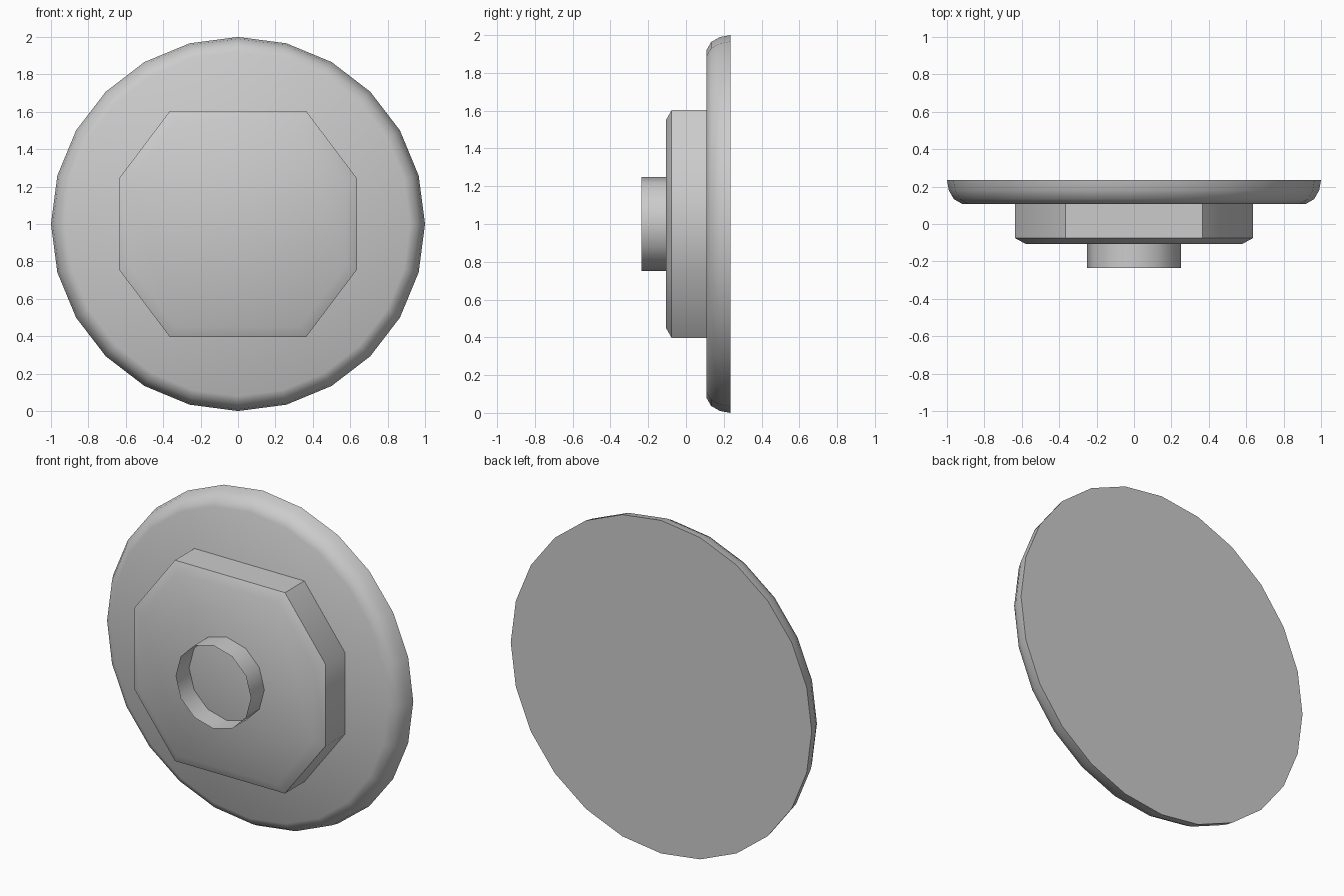
import bpy
import bmesh
from math import cos, sin, radians, tau

if "Cube" in bpy.data.objects:
    bpy.data.objects.remove(bpy.data.objects["Cube"])

CENTER_Z = 1.0


def ngon(n):
    return [(cos(tau * i / n), sin(tau * i / n)) for i in range(n)]


def loft(name, outline, profile, cap_front=True, cap_back=True, flat_front=False):
    """Sweep an XZ outline through (y, scale) rings listed from front to back."""
    bm = bmesh.new()
    rings = [[bm.verts.new((x * s, y, CENTER_Z + z * s)) for x, z in outline]
             for y, s in profile]
    n = len(outline)
    for a, b in zip(rings, rings[1:]):
        for i in range(n):
            j = (i + 1) % n
            bm.faces.new((a[j], a[i], b[i], b[j]))
    front = bm.faces.new(rings[0]) if cap_front else None
    if cap_back:
        bm.faces.new(rings[-1][::-1])
    for f in bm.faces:
        f.smooth = not (flat_front and f is front)
    mesh = bpy.data.meshes.new(name)
    bm.to_mesh(mesh)
    bm.free()
    mesh.set_sharp_from_angle(angle=radians(40))
    if flat_front:
        mesh.update()
    obj = bpy.data.objects.new(name, mesh)
    bpy.context.collection.objects.link(obj)
    return obj


# Round base plate with a rounded front rim
loft("base_plate", ngon(24),
     [(0.108, 0.92), (0.133, 0.963), (0.18, 0.99), (0.235, 1.0)], flat_front=True)

# Eight-sided block with a chamfered front edge
quarter = [(0.635, 0.245), (0.365, 0.603)]
octagon = (quarter + [(-x, z) for x, z in reversed(quarter)]
           + [(-x, -z) for x, z in quarter]
           + [(x, -z) for x, z in reversed(quarter)])
loft("octagonal_block", octagon,
     [(-0.107, 0.91), (-0.076, 1.0), (0.108, 1.0)], cap_back=False)

# Thin open collar in the middle
loft("center_collar", ngon(12), [(-0.235, 0.25), (-0.107, 0.25)],
     cap_front=False, cap_back=False)
